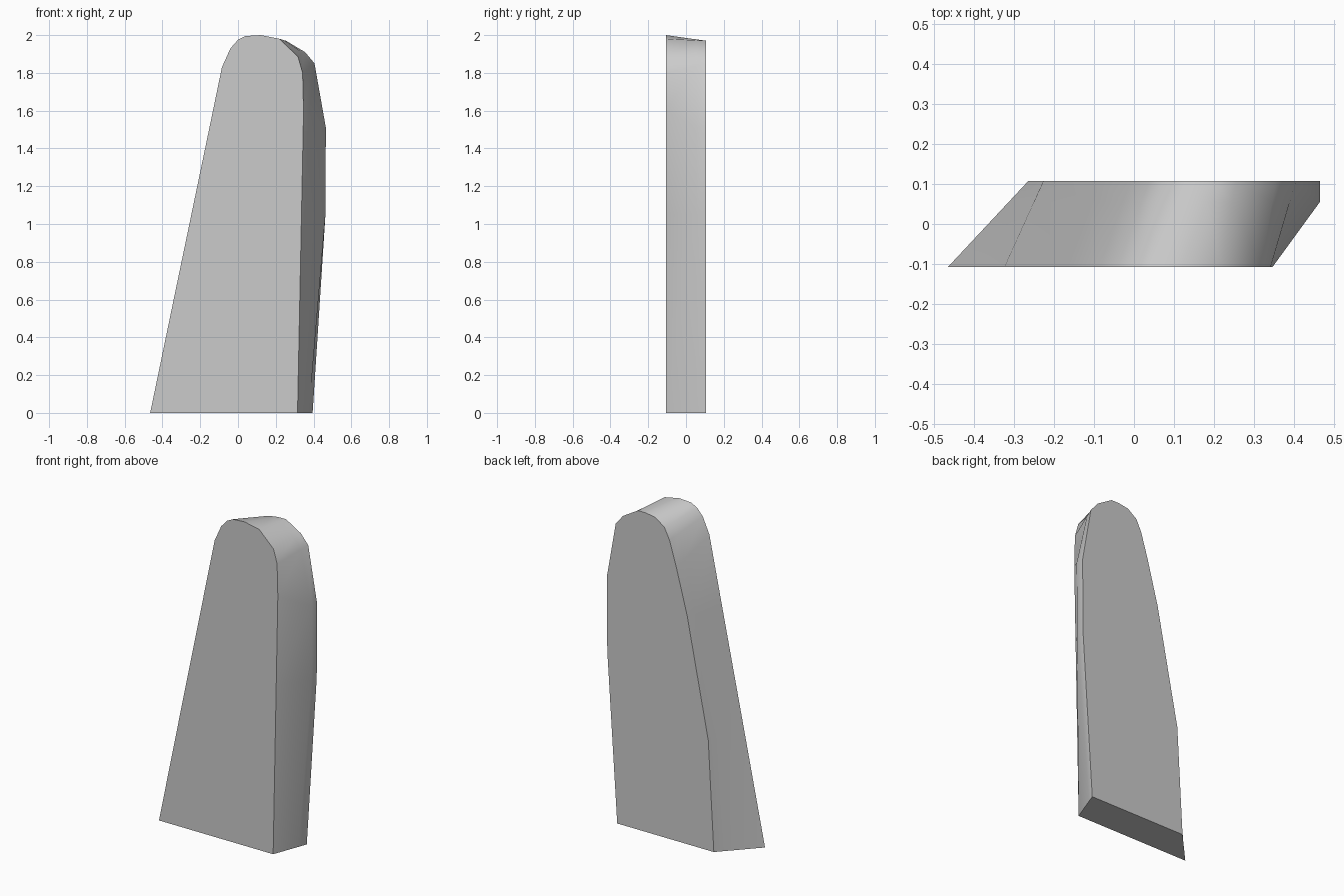
import bpy
import bmesh
from mathutils import Vector

cube = bpy.data.objects.get("Cube")
if cube:
    bpy.data.objects.remove(cube, do_unlink=True)

# Material
grey = bpy.data.materials.new("plain grey")
grey.use_nodes = True
colour = (0.6, 0.6, 0.6, 1)
grey.diffuse_color = colour
grey.node_tree.nodes["Principled BSDF"].inputs["Base Color"].default_value = colour

# Matching front and back outlines (x, z), from the lower left side over the top
front = [(.315, 0), (.336, 1.05), (.347, 1.6), (.342, 1.8), (.318, 1.885),
         (.22, 1.98), (.12, 2), (.04, 1.995), (0, 1.975), (-.04, 1.93),
         (-.085, 1.83), (-.172, 1.41), (-.324, .68), (-.465, 0)]
back = [(.395, 0), (.463, 1.05), (.465, 1.51), (.405, 1.85), (.355, 1.91),
        (.254, 1.97), (.2, 1.97), (.135, 1.96), (.072, 1.915), (.038, 1.845),
        (-.009, 1.69), (-.083, 1.41), (-.227, .68), (-.265, 0)]
DEPTH = 0.107
INNER = 0.055


def ring(bm, outline, y):
    return [bm.verts.new((x, y, z)) for x, z in outline]


# The inner outline follows the slant, but is full width at the bulge
t = (INNER + DEPTH) / (2 * DEPTH)
middle = [tuple(Vector(f).lerp(Vector(b), t)) for f, b in zip(front, back)]
for i in (1, 2):
    middle[i] = back[i]

# Slab: loft the three outlines and close both ends
bm = bmesh.new()
rings = [ring(bm, front, -DEPTH), ring(bm, middle, INNER), ring(bm, back, DEPTH)]
for a, b in zip(rings, rings[1:]):
    for i in range(len(a)):
        j = (i + 1) % len(a)
        bm.faces.new((a[i], a[j], b[j], b[i]))
bm.faces.new(rings[0])
bm.faces.new(reversed(rings[-1]))
bmesh.ops.recalc_face_normals(bm, faces=bm.faces)
mesh = bpy.data.meshes.new("slab")
bm.to_mesh(mesh)
bm.free()
mesh.materials.append(grey)
slab = bpy.data.objects.new("slab", mesh)
bpy.context.collection.objects.link(slab)

# Smooth sides with crisp outline edges
bpy.ops.object.select_all(action="DESELECT")
slab.select_set(True)
bpy.context.view_layer.objects.active = slab
bpy.ops.object.shade_smooth_by_angle(angle=0.6)
